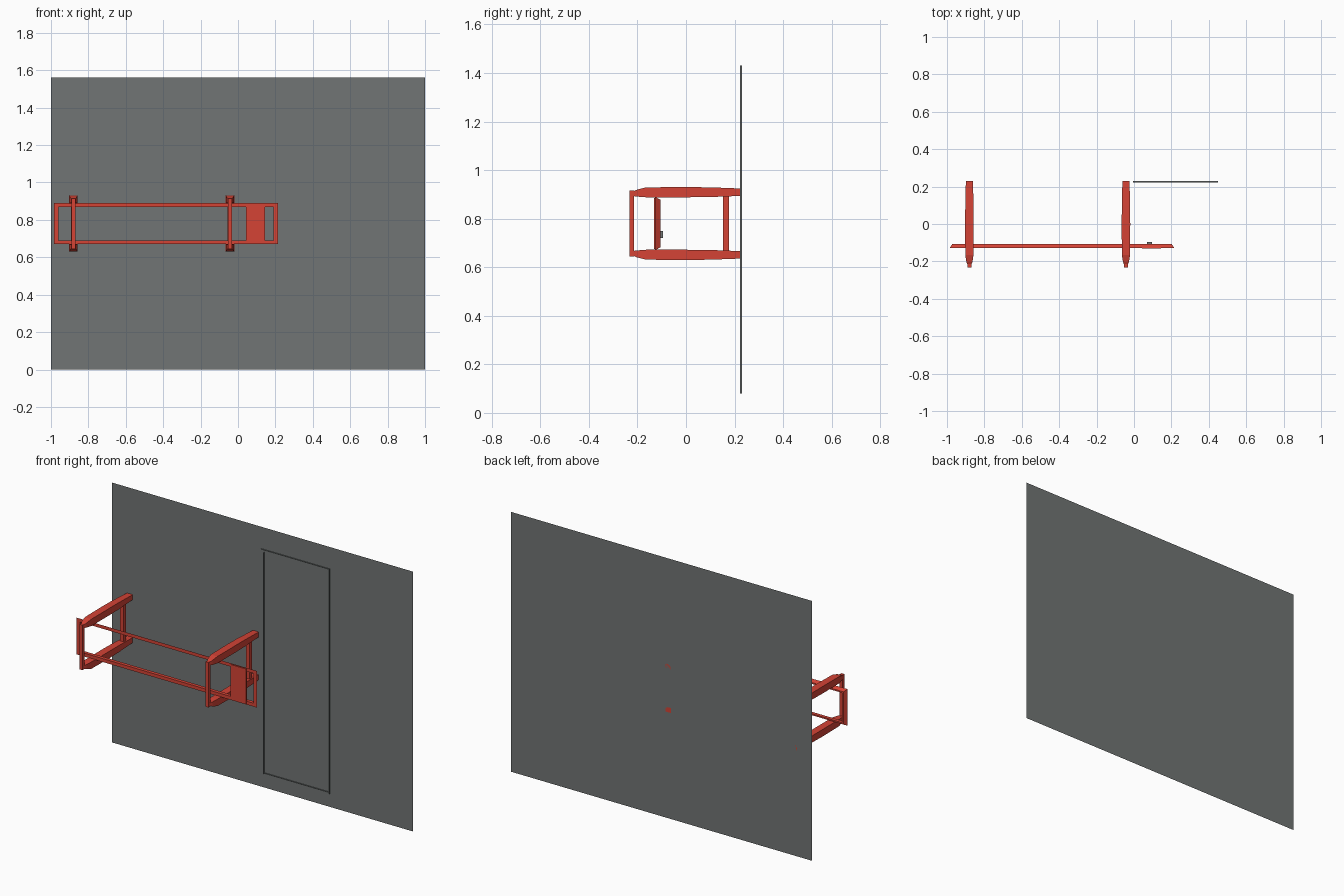
import bpy, bmesh

if "Cube" in bpy.data.objects:
    bpy.data.objects.remove(bpy.data.objects["Cube"])


def material(name, rgb):
    m = bpy.data.materials.new(name)
    m.diffuse_color = (*rgb, 1.0)
    m.use_nodes = True
    m.node_tree.nodes["Principled BSDF"].inputs["Base Color"].default_value = m.diffuse_color
    return m


RED = material("handle red", (0.66, 0.056, 0.036))
GREY = material("wall grey", (0.165, 0.178, 0.176))
MID_Z = 0.78      # height of the handle's centre line
WALL_Y = 0.231


def add_object(name, bm, mat):
    bmesh.ops.recalc_face_normals(bm, faces=bm.faces)
    me = bpy.data.meshes.new(name)
    bm.to_mesh(me)
    bm.free()
    me.materials.append(mat)
    ob = bpy.data.objects.new(name, me)
    bpy.context.collection.objects.link(ob)
    return ob


def loft(bm, rings, closed=False):
    """Skin a list of equal-sized point rings; cap the ends unless closed."""
    vs = [[bm.verts.new(p) for p in r] for r in rings]
    pairs = list(zip(vs, vs[1:])) + ([(vs[-1], vs[0])] if closed else [])
    for a, b in pairs:
        for i in range(len(a)):
            j = (i + 1) % len(a)
            bm.faces.new((a[i], a[j], b[j], b[i]))
    if not closed:
        bm.faces.new(vs[0])
        bm.faces.new(vs[-1])


def box(name, x, y, z, mat):
    bm = bmesh.new()
    loft(bm, [[(x[0], y[0], h), (x[1], y[0], h), (x[1], y[1], h), (x[0], y[1], h)] for h in z])
    return add_object(name, bm, mat)


def sheet(name, corners, mat):
    bm = bmesh.new()
    bm.faces.new([bm.verts.new(c) for c in corners])
    return add_object(name, bm, mat)


# Wall panel
sheet("wall_panel", [(-1, WALL_Y, 0), (1, WALL_Y, 0), (1, WALL_Y, 1.56), (-1, WALL_Y, 1.56)], GREY)

# Door seam: thin strips standing out from the wall
f, b = WALL_Y - 0.009, WALL_Y - 0.001
for name, (x0, z0), (x1, z1) in (
        ("seam_left", (0.015, 0.085), (0.015, 1.415)),
        ("seam_right", (0.45, 0.08), (0.45, 1.43)),
        ("seam_top", (-0.005, 1.43), (0.45, 1.43)),
        ("seam_bottom", (0.015, 0.09), (0.45, 0.09))):
    sheet(name, [(x0, f, z0), (x1, f, z1), (x1, b, z1), (x0, b, z0)], GREY)

# Two brackets: tapered arms above and below, joined by a front and a back post
# arm sections: y, inner height, outer height (from the centre line), half width
ARM = [(-0.217, 0.113, 0.132, 0.010), (-0.203, 0.111, 0.139, 0.016),
       (-0.165, 0.108, 0.149, 0.022), (0.0, 0.108, 0.150, 0.023),
       (0.10, 0.109, 0.149, 0.022), (WALL_Y, 0.114, 0.144, 0.019)]
for side, cx in (("left", -0.88), ("right", -0.043)):
    for level, s in (("upper", 1), ("lower", -1)):
        bm = bmesh.new()
        loft(bm, [[(cx - w, y, MID_Z + s * i), (cx + w, y, MID_Z + s * i),
                   (cx + w, y, MID_Z + s * o), (cx - w, y, MID_Z + s * o)]
                  for y, i, o, w in ARM])
        add_object(f"{side}_{level}_arm", bm, RED)
    box(f"{side}_front_post", (cx - 0.01, cx + 0.01), (-0.233, -0.214),
        (MID_Z - 0.135, MID_Z + 0.135), RED)
    box(f"{side}_back_post", (cx - 0.012, cx + 0.012), (0.153, 0.177),
        (MID_Z - 0.112, MID_Z + 0.112), RED)

# Long rectangular handle frame, its outer edge chamfered towards the back
bm = bmesh.new()
cx, hx, hz = -0.385, 0.60, 0.11
section = [(0, -0.127), (0.020, -0.106), (0.024, -0.106), (0.024, -0.127)]  # inset, y
section[1] = (0.014, -0.106)
loft(bm, [[(cx + sx * (hx - d), y, MID_Z + sz * (hz - d * 0.85)) for d, y in section]
          for sx, sz in ((-1, -1), (1, -1), (1, 1), (-1, 1))], closed=True)
add_object("handle_frame", bm, RED)

# Latch plate and the small catch behind it
box("latch_plate", (0.043, 0.145), (-0.132, -0.123), (0.675, 0.885), RED)
box("latch_catch", (0.07, 0.095), (-0.123, -0.095), (0.72, 0.75), GREY)
